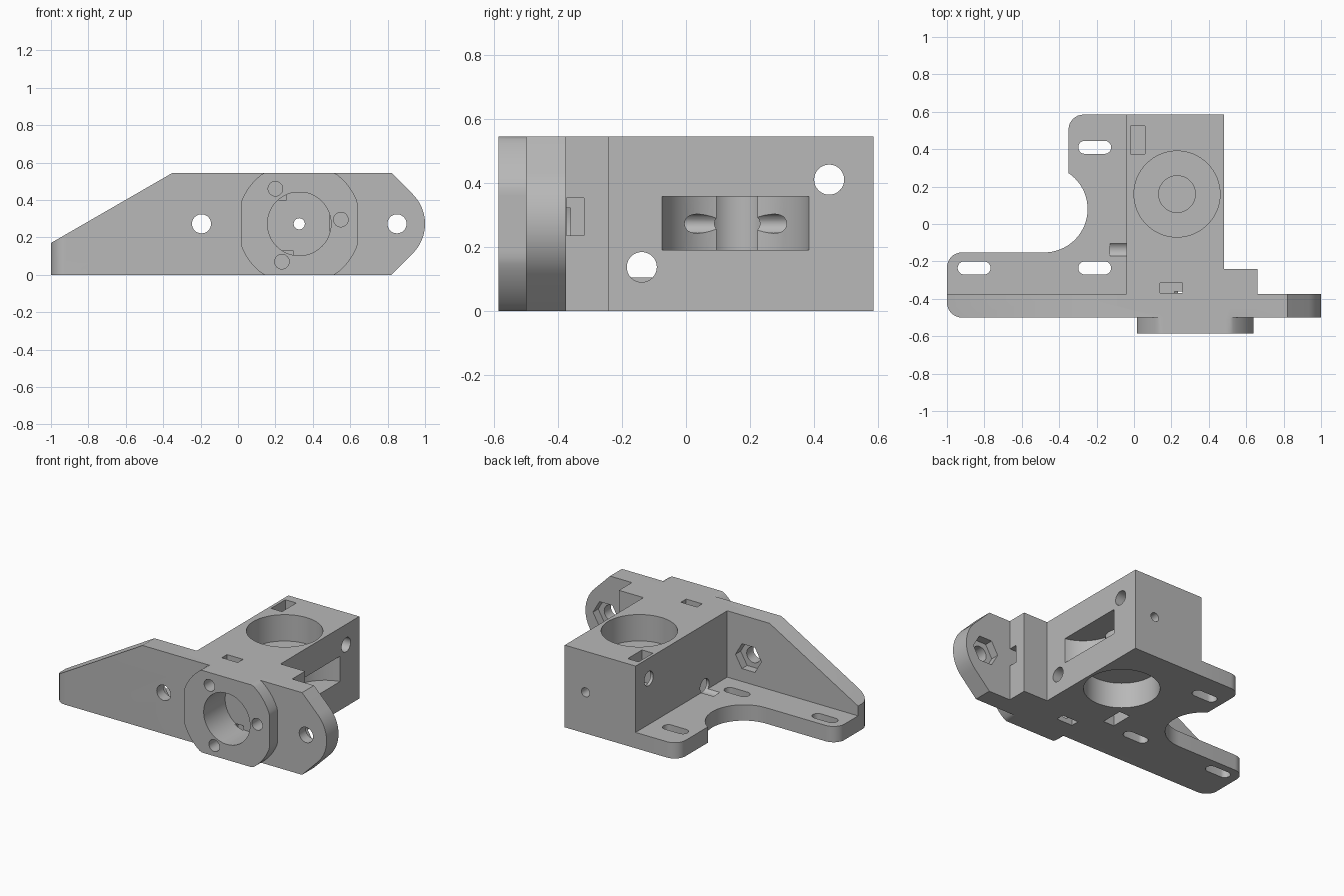
import bpy, bmesh
from math import cos, sin, radians

if "Cube" in bpy.data.objects:
    bpy.data.objects.remove(bpy.data.objects["Cube"], do_unlink=True)

grey = bpy.data.materials.new("plain_grey")
grey.use_nodes = True
grey.diffuse_color = (0.48, 0.48, 0.48, 1)
grey.node_tree.nodes["Principled BSDF"].inputs["Base Color"].default_value = grey.diffuse_color

TO_3D = {"x": lambda u, v, t: (t, u, v),
         "y": lambda u, v, t: (u, t, v),
         "z": lambda u, v, t: (u, v, t)}


def arc(u, v, r, start, end, steps=12):
    angles = [radians(start + (end - start) * i / steps) for i in range(steps + 1)]
    return [(u + r * cos(a), v + r * sin(a)) for a in angles]


def circle(u, v, r, sides=48):
    return arc(u, v, r, 0, 360, sides)[:-1]


def rect(u0, u1, v0, v1):
    return [(u0, v0), (u1, v0), (u1, v1), (u0, v1)]


def prism(name, outline, axis, low, high, round_edge=None):
    """Extrude a flat outline along an axis; optionally round chosen edges."""
    bm = bmesh.new()
    rings = [[bm.verts.new(TO_3D[axis](u, v, t)) for u, v in outline] for t in (low, high)]
    bm.faces.new(rings[0])
    bm.faces.new(rings[1])
    for i in range(len(outline)):
        j = (i + 1) % len(outline)
        bm.faces.new((rings[0][i], rings[0][j], rings[1][j], rings[1][i]))
    bmesh.ops.recalc_face_normals(bm, faces=bm.faces)
    if round_edge:
        edges = [e for e in bm.edges if all(round_edge(v.co) for v in e.verts)]
        bmesh.ops.bevel(bm, geom=edges, offset=0.08, segments=8, profile=0.5, affect="EDGES")
    mesh = bpy.data.meshes.new(name)
    bm.to_mesh(mesh)
    bm.free()
    mesh.materials.append(grey)
    obj = bpy.data.objects.new(name, mesh)
    bpy.context.collection.objects.link(obj)
    return obj


def combine(target, tool, operation):
    mod = target.modifiers.new(operation.lower(), "BOOLEAN")
    mod.operation, mod.solver, mod.object = operation, "EXACT", tool
    bpy.context.view_layer.objects.active = target
    bpy.ops.object.modifier_apply(modifier=mod.name)
    bpy.data.objects.remove(tool, do_unlink=True)


HEIGHT, MID = 0.545, 0.2725

# Main block with its side shoulder
body = prism("bracket_body", [(-0.04, -0.45), (0.66, -0.45), (0.66, -0.24), (0.48, -0.24),
                              (0.48, 0.585), (-0.04, 0.585)], "z", 0, HEIGHT)

# Front plate: sloped wing on one side, rounded ear on the other
plate = [(-1, 0), (0.82, 0)] + arc(0.777, MID, 0.223, -45, 45, 20)
plate += [(0.82, HEIGHT), (-0.35, HEIGHT), (-1, 0.17)]
front_plate = prism("front_plate", plate, "y", -0.5, -0.375,
                    lambda p: p.x < -0.99 and p.y < -0.49)

# Base plate with rounded corners and a round bay
base = [(0.1, 0.585)] + arc(-0.27, 0.505, 0.08, 90, 180, 8)
base += arc(-0.48, 0.08, 0.232, 56, -90, 28) + arc(-0.92, -0.232, 0.08, 90, 180, 8)
base += [(-1, -0.4), (0.1, -0.4)]
base_plate = prism("base_plate", base, "z", 0, 0.105)

# Round front flange trimmed by flats
flange = [(min(max(u, 0.015), 0.64), min(max(v, 0), HEIGHT))
          for u, v in circle(0.3275, MID, 0.332, 96)]
kept = [p for i, p in enumerate(flange) if p != flange[i - 1]]
front_flange = prism("front_flange", kept, "y", -0.585, -0.45)

for part in (front_plate, base_plate, front_flange):
    combine(body, part, "UNION")


def cut(outline, axis, low, high):
    combine(body, prism("cutter", outline, axis, low, high), "DIFFERENCE")


# Bearing seats above and below, shaft hole between them
seat = circle(0.23, 0.16, 0.23, 64)
cut(seat, "z", 0.37, 0.7)
cut(seat, "z", -0.1, 0.17)
cut(circle(0.23, 0.16, 0.098), "z", 0.19, 0.4)

# Curved roller window in the side
cut(circle(0.53, 0.155, 0.235, 64), "z", 0.19, 0.358)

# Front socket with a flattened roof, and the feed hole running to the back
cut([(u, min(v, 0.44)) for u, v in circle(0.3275, MID, 0.17)], "y", -0.7, -0.36)
cut(circle(0.3275, MID, 0.03, 24), "y", -0.5, 0.7)

# Flange screw holes and their nut slots
for u, v in ((0.2, 0.46), (0.55, 0.295), (0.235, 0.07)):
    cut(circle(u, v, 0.039, 24), "y", -0.7, -0.28)
cut(rect(0.14, 0.258, -0.37, -0.315), "z", 0.4, 0.7)
cut(rect(0.176, 0.294, -0.37, -0.315), "z", -0.1, 0.13)
cut(rect(-0.373, -0.318, 0.235, 0.352), "x", 0.49, 0.8)

# Cross holes and their nut slots
for y, z in ((0.447, 0.41), (-0.138, 0.137)):
    cut(circle(y, z, 0.047, 32), "x", -0.128, 0.7)
cut(rect(-0.02, 0.06, 0.375, 0.525), "z", 0.335, 0.7)
cut(rect(-0.02, 0.06, -0.213, -0.063), "z", -0.1, 0.212)

# Mounting holes in the front plate with hexagonal nut recesses behind
for x in (-0.195, 0.85):
    cut(circle(x, MID, 0.051, 32), "y", -0.7, -0.3)
    cut(circle(x, MID, 0.095, 6), "y", -0.43, -0.3)

# Slotted holes in the base plate
for x, y in ((-0.21, 0.41), (-0.21, -0.235), (-0.855, -0.235)):
    slot = arc(x + 0.053, y, 0.035, -90, 90) + arc(x - 0.053, y, 0.035, 90, 270)
    cut(slot, "z", -0.1, 0.2)

# Smooth the curved walls, keep the corners sharp
bpy.ops.object.select_all(action="DESELECT")
body.select_set(True)
bpy.context.view_layer.objects.active = body
bpy.ops.object.shade_smooth_by_angle(angle=radians(30))
